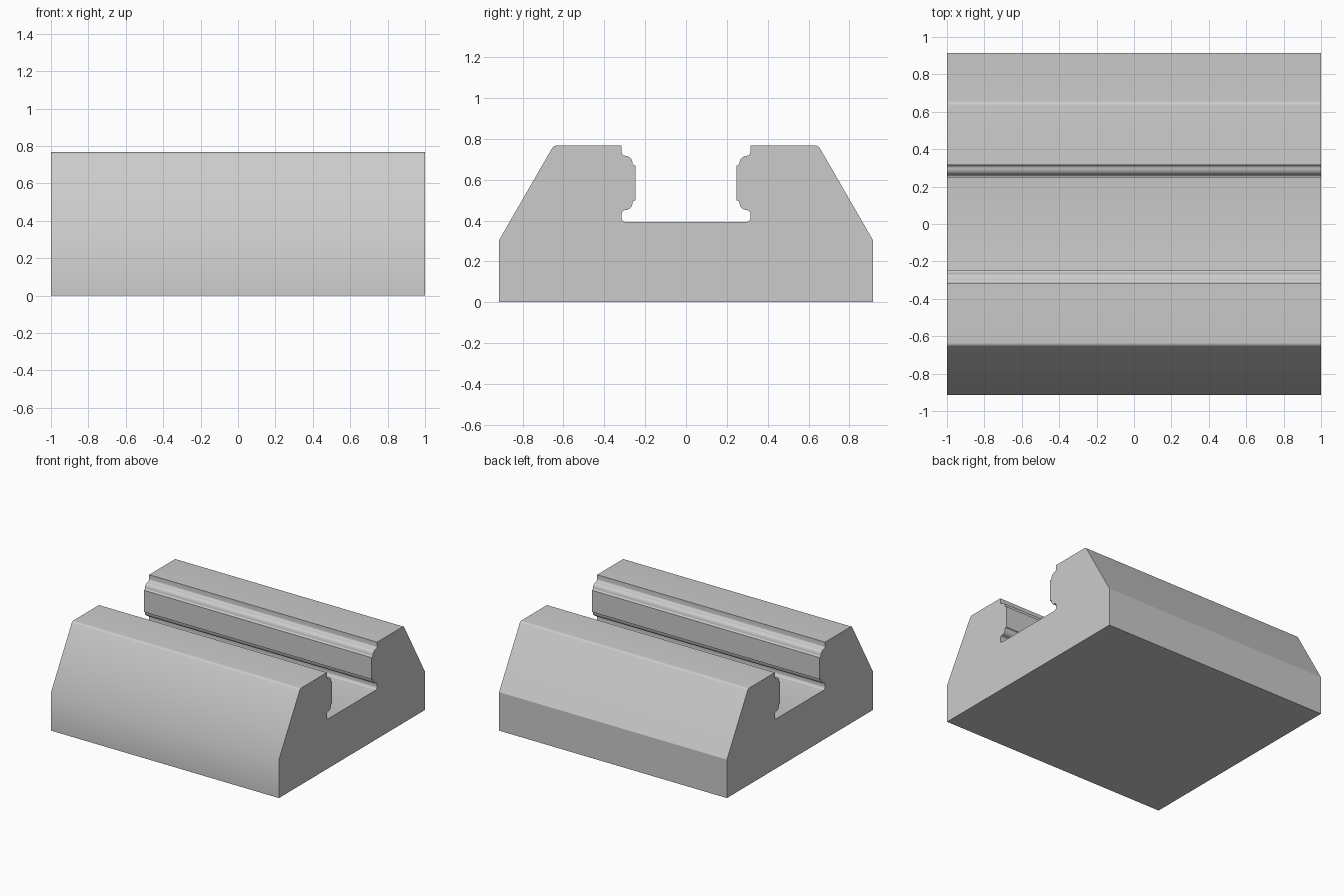
import bpy
import bmesh
from math import cos, sin, radians

cube = bpy.data.objects.get("Cube")
if cube:
    bpy.data.objects.remove(cube, do_unlink=True)

HALF_LENGTH, HALF_DEPTH, TOP = 1.0, 0.915, 0.767
SHOULDER, FLOOR = 0.305, 0.393
RIB_MIDDLE = 0.584


def arc(cy, cz, r, start, end, steps=5):
    """Points of a circular arc in the y-z plane, angles in degrees."""
    angles = [radians(start + (end - start) * i / steps) for i in range(steps + 1)]
    return [(cy + r * cos(a), cz + r * sin(a)) for a in angles]


# Upper half of the rib: hollow fillet, round nose, small hollow fillet
rib_top = (arc(0.297, 0.735, 0.018, 0, -90)
           + arc(0.297, 0.682, 0.035, 90, 180)[1:]
           + arc(0.25, 0.682, 0.012, 0, -90)[1:]
           + [(0.247, 0.67)])
rib_bottom = [(y, 2 * RIB_MIDDLE - z) for y, z in reversed(rib_top)]

# Half of the cross-section, from the base edge up and over into the groove
half = [(HALF_DEPTH, 0), (HALF_DEPTH, SHOULDER)]
half += arc(0.634, TOP - 0.025, 0.025, 30, 90)
half += [(0.315, TOP)] + rib_top + rib_bottom
half += arc(0.295, FLOOR + 0.02, 0.02, 0, -90)
section = half + [(-y, z) for y, z in reversed(half)]

# Extrude the section along x
bm = bmesh.new()
end_face = bm.faces.new([bm.verts.new((-HALF_LENGTH, y, z)) for y, z in section])
extruded = bmesh.ops.extrude_face_region(bm, geom=[end_face], use_keep_orig=True)
new_verts = [v for v in extruded["geom"] if isinstance(v, bmesh.types.BMVert)]
bmesh.ops.translate(bm, verts=new_verts, vec=(2 * HALF_LENGTH, 0, 0))
bmesh.ops.recalc_face_normals(bm, faces=bm.faces)

mesh = bpy.data.meshes.new("grooved_block")
bm.to_mesh(mesh)
bm.free()
block = bpy.data.objects.new("grooved_block", mesh)
bpy.context.collection.objects.link(block)

# Plain grey material
grey = bpy.data.materials.new("light_grey")
grey.use_nodes = True
colour = (0.6, 0.6, 0.6, 1)
grey.diffuse_color = colour
grey.node_tree.nodes["Principled BSDF"].inputs["Base Color"].default_value = colour
mesh.materials.append(grey)

# Smooth the rounded runs and the front shoulder; keep the rear shoulder crisp
bpy.ops.object.select_all(action="DESELECT")
block.select_set(True)
bpy.context.view_layer.objects.active = block
bpy.ops.object.shade_smooth_by_angle(angle=radians(32))
for edge in mesh.edges:
    ends = [mesh.vertices[i].co for i in edge.vertices]
    if all(abs(c.z - SHOULDER) < 0.001 and c.y > 0 for c in ends):
        edge.use_edge_sharp = True
